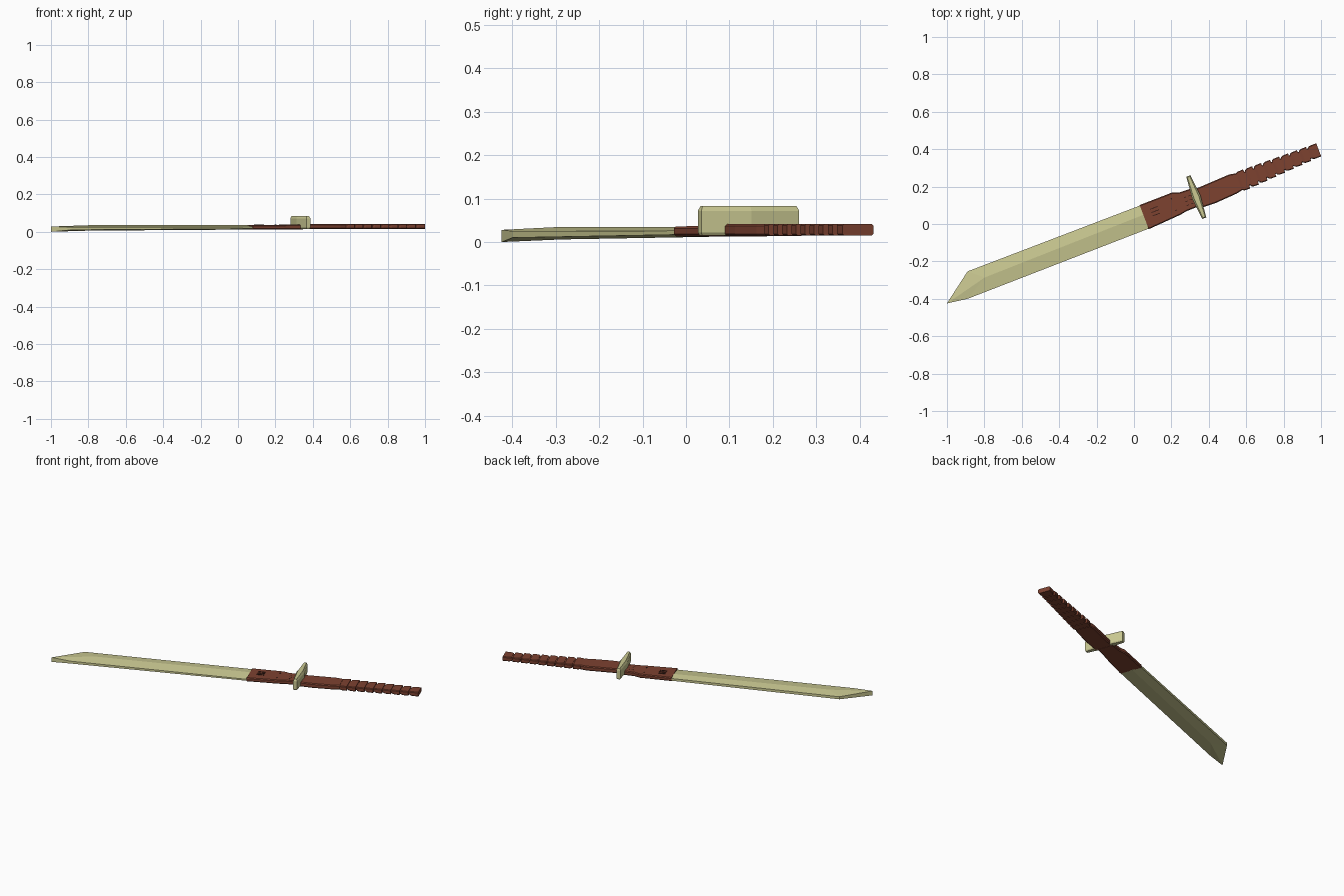
import bpy, bmesh, math
from mathutils import Matrix

if "Cube" in bpy.data.objects:
    bpy.data.objects.remove(bpy.data.objects["Cube"])

# Everything is modelled along its own length (u, v, z), then turned to lie diagonally
TURN = Matrix.Rotation(math.atan2(0.355, 0.935), 4, 'Z')


def material(name, rgb):
    m = bpy.data.materials.new(name)
    m.diffuse_color = (*rgb, 1)
    m.use_nodes = True
    m.node_tree.nodes["Principled BSDF"].inputs["Base Color"].default_value = m.diffuse_color
    return m


STEEL = material("pale_steel", (0.60, 0.59, 0.29))
WOOD = material("red_brown", (0.205, 0.054, 0.030))
DARK = material("dark_slot", (0.035, 0.012, 0.008))


def finish(name, bm, mat):
    bmesh.ops.recalc_face_normals(bm, faces=bm.faces)
    me = bpy.data.meshes.new(name)
    bm.transform(TURN)
    bm.to_mesh(me)
    bm.free()
    me.materials.append(mat)
    ob = bpy.data.objects.new(name, me)
    bpy.context.collection.objects.link(ob)
    return ob


def skin(bm, rings):
    """Join successive rings of (u, v, z) points and cap both ends."""
    rows = [[bm.verts.new(p) for p in r] for r in rings]
    n = len(rows[0])
    for a, b in zip(rows, rows[1:]):
        for i in range(n):
            j = (i + 1) % n
            bm.faces.new((a[i], a[j], b[j], b[i]))
    bm.faces.new(rows[0])
    bm.faces.new(rows[-1])
    return rows


def slab_ring(u, v0, v1, z0, z1, c):
    """Rectangular cross-section with chamfered top and bottom corners."""
    return [(u, v0, z0 + c), (u, v0 + c, z0), (u, v1 - c, z0), (u, v1, z0 + c),
            (u, v1, z1 - c), (u, v1 - c, z1), (u, v0 + c, z1), (u, v0, z1 - c)]


# Blade: ridged six-sided section with an angled point
bm = bmesh.new()
root = [(.07, .081, .030), (.07, .028, .035), (.07, -.051, .026),
        (.07, -.051, .017), (.07, .028, .012), (.07, .081, .016)]
shoulder = [(-.922, .079, .027), (-.847, .016, .035), (-.974, -.058, .025),
            (-.974, -.058, .010), (-.847, .016, .006), (-.922, .079, .011)]
rows = [[bm.verts.new(p) for p in r] for r in (root, shoulder)]
for i in range(6):
    j = (i + 1) % 6
    bm.faces.new((rows[0][i], rows[0][j], rows[1][j], rows[1][i]))
bm.faces.new(rows[0])
s = rows[1]
hi, lo = (bm.verts.new((-1.086, -.042, z)) for z in (.028, 0))
for f in ((s[0], s[1], hi), (s[1], s[2], hi), (s[2], s[3], lo, hi),
          (s[3], s[4], lo), (s[4], s[5], lo), (s[5], s[0], hi, lo)):
    bm.faces.new(f)
finish("blade", bm, STEEL)

# Collar between blade and guard, narrowing toward the guard
bm = bmesh.new()
skin(bm, [slab_ring(u, a, b, .013, z, .005) for u, a, b, z in
          ((.064, -.054, .084, .036), (.25, -.042, .085, .037),
           (.285, -.036, .072, .038), (.36, -.034, .068, .039))])
finish("collar", bm, WOOD)

# Slots and small marks on the collar
bm = bmesh.new()
marks = [(.13, .005 + .019 * k, .042, .004) for k in range(3)]
marks += [(.235, v, .007, .007) for v in (-.012, .055)]
marks += [(u, -.008 + .022 * k, .012, .004) for u in (.305, .33) for k in range(3)]
for u, v, lu, lv in marks:
    bmesh.ops.create_cube(bm, size=1, matrix=Matrix.Translation((u, v, .0360))
                          @ Matrix.Diagonal((lu, lv, .006, 1)))
finish("collar_slots", bm, DARK)

# Guard: tall plate across the handle, thicker in the middle, bevelled rim
bm = bmesh.new()
outline = [(.351, -.104), (.374, -.104), (.386, .015), (.374, .137), (.351, .137), (.339, .015)]


def guard_ring(z, k):
    return [(.3625 + (u - .3625) * k, .0165 + (v - .0165) * (.9 + .1 * k), z) for u, v in outline]


skin(bm, [guard_ring(.015, .75), guard_ring(.022, 1), guard_ring(.072, 1), guard_ring(.083, .6)])
finish("guard", bm, STEEL)

# Plain front part of the handle
bm = bmesh.new()
skin(bm, [slab_ring(u, a, b, .014, .042, .005) for u, a, b in
          ((.36, -.047, .058), (.45, -.05, .062), (.57, -.043, .067), (.605, -.036, .060))])
finish("handle_neck", bm, WOOD)

# Core running through the grip
bm = bmesh.new()
skin(bm, [slab_ring(.59, -.030, .052, .018, .038, .004),
          slab_ring(1.04, -.008, .047, .018, .038, .004)])
finish("grip_core", bm, WOOD)

# Nine flared grip blocks, slimmer toward the end
COUNT, START, END = 9, .605, 1.064
pitch = (END - START) / COUNT
for k in range(COUNT):
    t = k / (COUNT - 1)
    v0, v1 = -.043 + .025 * t, .066 - .008 * t
    u0 = START + k * pitch
    u1 = u0 + pitch * (1 if k == COUNT - 1 else .86)
    bm = bmesh.new()
    skin(bm, [slab_ring(u0, v0 + .007, v1 - .007, .016, .040, .004),
              slab_ring(u0 + .012, v0 + .001, v1 - .001, .015, .042, .004),
              slab_ring(u1, v0, v1, .015, .042, .004)])
    finish(f"grip_block_{k + 1}", bm, WOOD)
